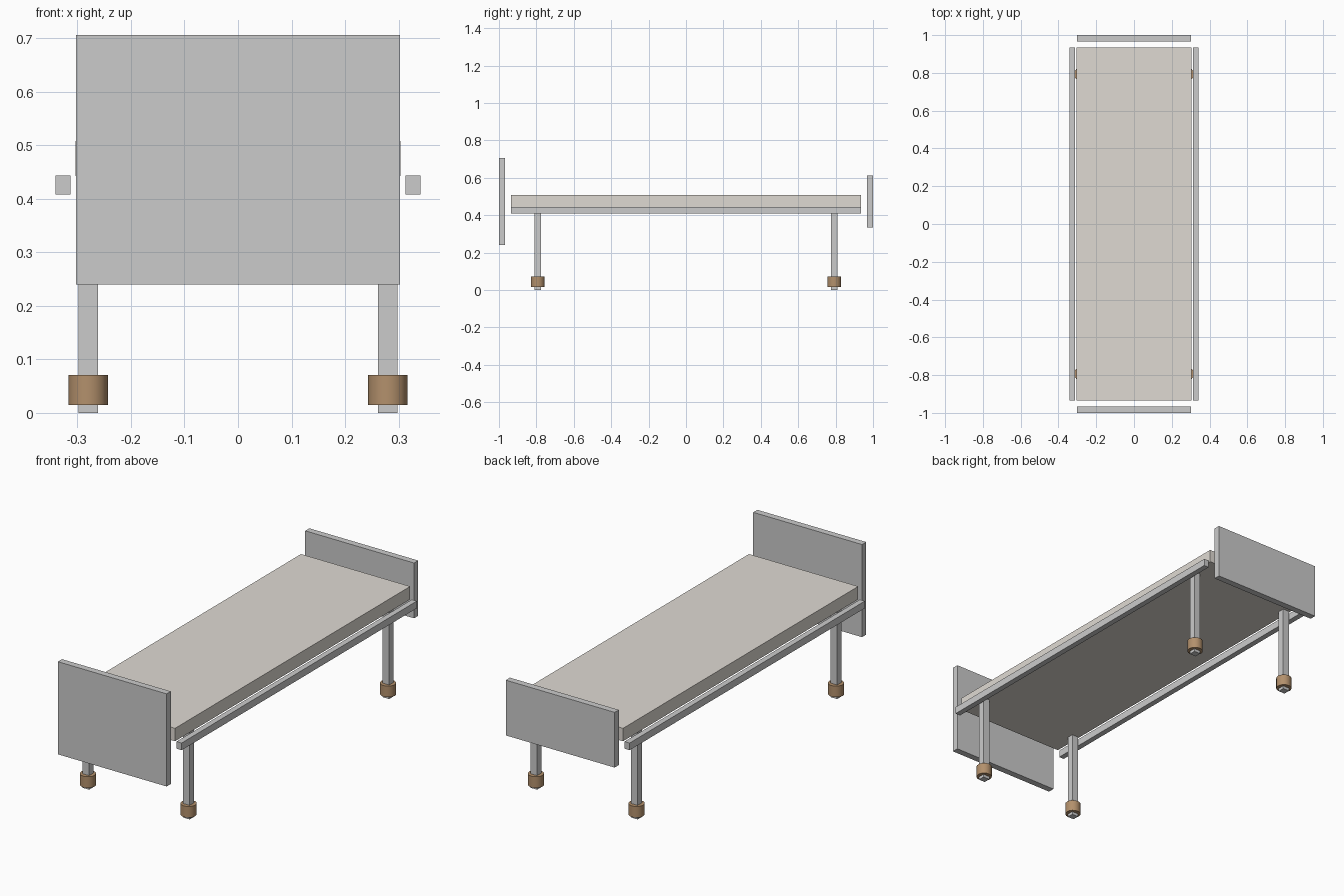
import bpy

if "Cube" in bpy.data.objects:
    bpy.data.objects.remove(bpy.data.objects["Cube"])

def material(name, rgb):
    m = bpy.data.materials.new(name)
    m.diffuse_color = (*rgb, 1)
    m.use_nodes = True
    m.node_tree.nodes["Principled BSDF"].inputs["Base Color"].default_value = m.diffuse_color
    return m

def box(name, x, y, z, mat=None):
    """Box from (min, max) ranges on each axis."""
    lo, hi = zip(x, y, z)
    bpy.ops.mesh.primitive_cube_add(size=1, location=[(a + b) / 2 for a, b in zip(lo, hi)])
    o = bpy.context.object
    o.name = name
    o.scale = [b - a for a, b in zip(lo, hi)]
    bpy.ops.object.transform_apply(location=False, rotation=False, scale=True)
    if mat:
        o.data.materials.append(mat)
    return o

cloth = material("cloth", (0.74, 0.70, 0.65))
wood = material("wood", (0.45, 0.28, 0.15))

# Mattress and end boards
box("mattress", (-0.304, 0.304), (-0.935, 0.935), (0.443, 0.508), cloth)
box("headboard", (-0.303, 0.303), (-1.0, -0.967), (0.24, 0.706))
box("footboard", (-0.303, 0.303), (0.967, 1.0), (0.335, 0.613))

for sx, side in ((-1, "left"), (1, "right")):
    # Side rails
    cx = sx * 0.327
    box(f"{side}_rail", (cx - 0.014, cx + 0.014), (-0.935, 0.935), (0.408, 0.444))
    for sy, end in ((-1, "front"), (1, "back")):
        # Square legs with round wooden feet
        lx, ly = sx * 0.28, sy * 0.793
        box(f"{end}_{side}_leg", (lx - 0.018, lx + 0.018), (ly - 0.017, ly + 0.017), (0, 0.443))
        bpy.ops.mesh.primitive_cylinder_add(vertices=16, radius=0.037, depth=0.056,
                                            location=(lx, ly, 0.043))
        foot = bpy.context.object
        foot.name = f"{end}_{side}_foot"
        foot.data.materials.append(wood)
        bpy.ops.object.shade_smooth_by_angle()
